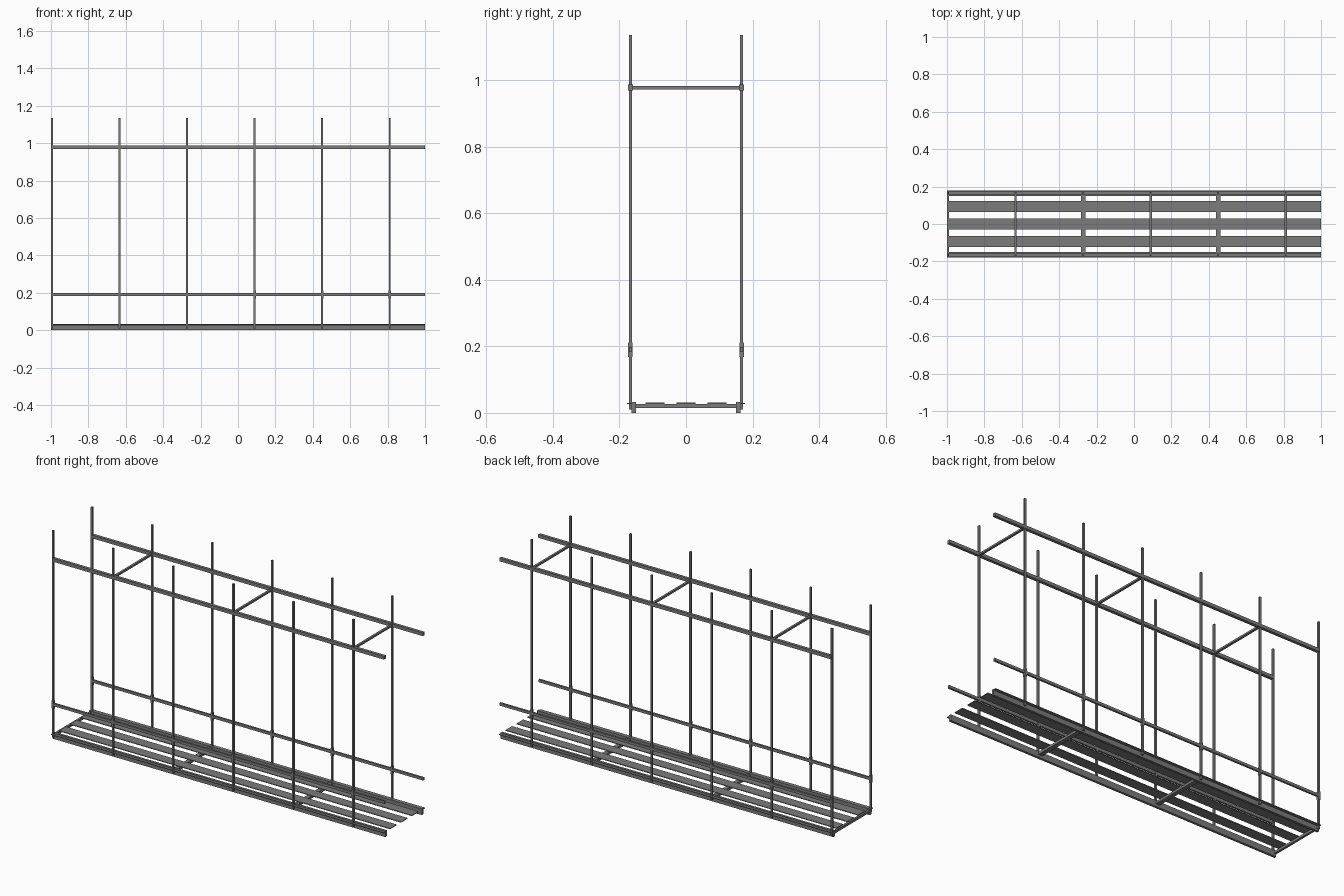
import bpy

if "Cube" in bpy.data.objects:
    bpy.data.objects.remove(bpy.data.objects["Cube"])

steel = bpy.data.materials.new("grey steel")
steel.diffuse_color = (0.2, 0.2, 0.2, 1)
steel.use_nodes = True
steel.node_tree.nodes["Principled BSDF"].inputs["Base Color"].default_value = steel.diffuse_color


def box(name, x0, x1, y0, y1, z0, z1):
    """Axis-aligned bar between two corners."""
    bpy.ops.mesh.primitive_cube_add(size=1, location=((x0 + x1) / 2, (y0 + y1) / 2, (z0 + z1) / 2))
    ob = bpy.context.object
    ob.name = name
    ob.scale = (x1 - x0, abs(y1 - y0), z1 - z0)
    bpy.ops.object.transform_apply(location=False, rotation=False, scale=True)
    ob.data.materials.append(steel)
    return ob


POSTS = [-0.994 + 0.361 * i for i in range(6)]
Y = 0.167

for side, s in (("front", -1), ("back", 1)):
    # walkway edge beam with outward lip
    box(side + "_edge_beam", -1, 1, s * 0.150, s * 0.163, 0, 0.033)
    box(side + "_beam_lip", -1, 1, s * 0.163, s * 0.178, 0.026, 0.030)
    # guard rails
    box(side + "_hand_rail", -0.994, 1, s * (Y - 0.008), s * (Y + 0.008), 0.969, 0.987)
    box(side + "_knee_rail", -0.994, 1, s * (Y - 0.005), s * (Y + 0.005), 0.183, 0.198)
    # posts and their sockets
    for x in POSTS:
        box(side + "_post", x - 0.005, x + 0.005, s * (Y - 0.005), s * (Y + 0.005), 0.01, 1.135)
        box(side + "_post_socket", x - 0.006, x + 0.006, s * (Y - 0.007), s * (Y + 0.007), 0.168, 0.211)

# deck planks
for y in (-0.0935, 0, 0.0935):
    box("deck_plank", -0.99, 1, y - 0.0285, y + 0.0285, 0.027, 0.031)

# crossbars alternate between deck level and hand rail level
for i, x in enumerate(POSTS):
    if i % 2:
        box("upper_crossbar", x - 0.006, x + 0.006, -Y, Y, 0.972, 0.982)
    else:
        w = 0.012 if i else 0.006
        box("deck_crossbar", x - w, x + w, -0.155, 0.155, 0.014, 0.027)
